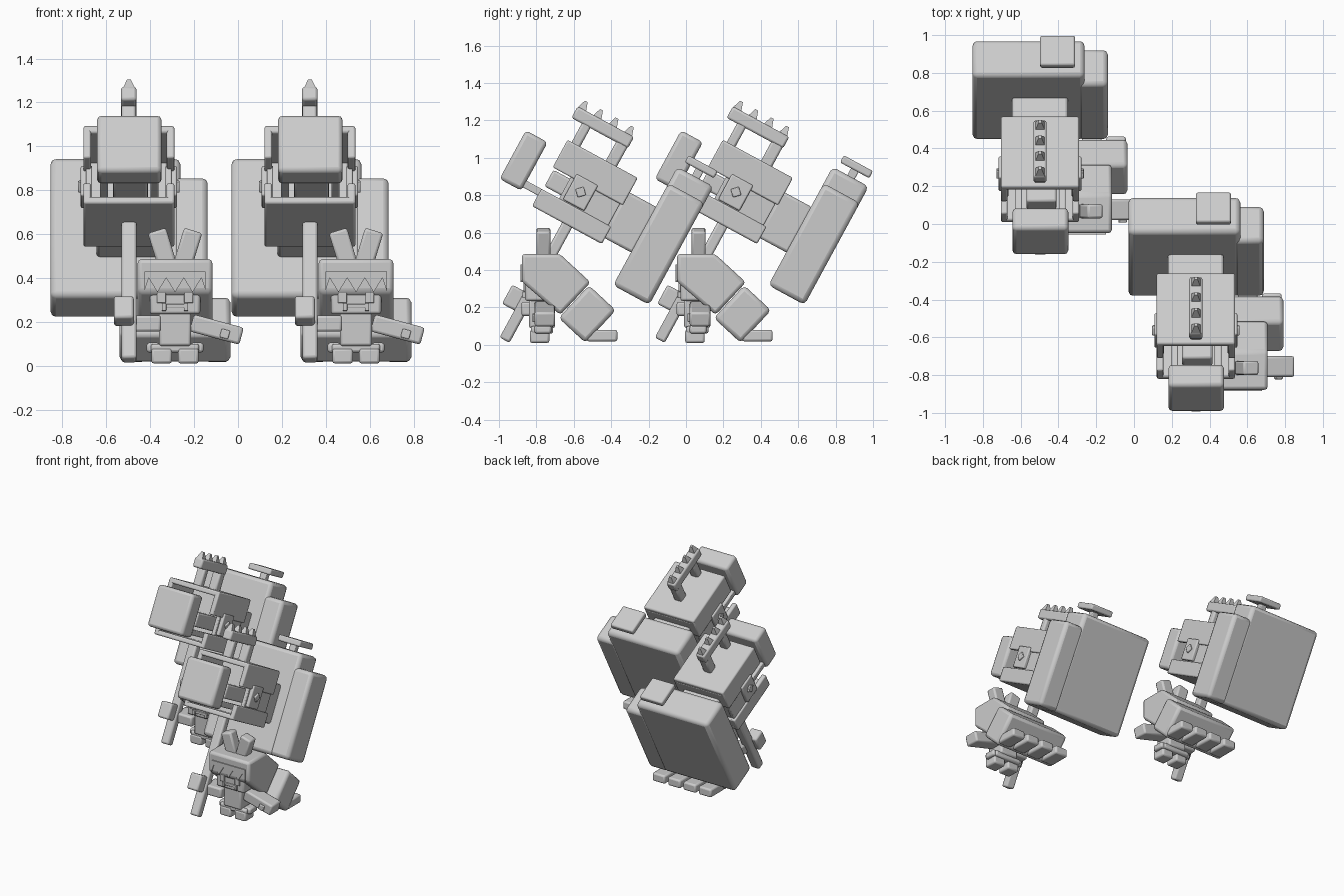
import bpy, bmesh, math
from mathutils import Matrix, Vector

if "Cube" in bpy.data.objects:
    bpy.data.objects.remove(bpy.data.objects["Cube"])

grey = bpy.data.materials.new("light grey")
grey.diffuse_color = (0.6, 0.6, 0.6, 1)
grey.use_nodes = True
grey.node_tree.nodes["Principled BSDF"].inputs["Base Color"].default_value = grey.diffuse_color
TILT = Matrix.Rotation(math.radians(-28.5), 4, 'X')
FLAT = Matrix.Identity(4)
offset = Vector((0, 0, 0))


def finish(name, bm, mat, bevel):
    bmesh.ops.recalc_face_normals(bm, faces=bm.faces[:])
    me = bpy.data.meshes.new(name)
    bm.to_mesh(me)
    bm.free()
    me.materials.append(grey)
    ob = bpy.data.objects.new(name, me)
    bpy.context.collection.objects.link(ob)
    ob.matrix_world = Matrix.Translation(offset) @ mat
    if bevel:
        mod = ob.modifiers.new("soft edges", 'BEVEL')
        mod.width = bevel
        mod.segments = 2
        mod.limit_method = 'ANGLE'
    bpy.ops.object.select_all(action='DESELECT')
    ob.select_set(True)
    bpy.context.view_layer.objects.active = ob
    bpy.ops.object.shade_smooth_by_angle(angle=math.radians(40))
    return ob


def box(name, x, y, z, frame=FLAT, bevel=0.012, spin=None):
    """Box from (min, max) ranges; spin is a rotation about its centre."""
    size = [r[1] - r[0] for r in (x, y, z)]
    mid = [(r[1] + r[0]) / 2 for r in (x, y, z)]
    bm = bmesh.new()
    bmesh.ops.create_cube(bm, size=1)
    bmesh.ops.scale(bm, vec=size, verts=bm.verts[:])
    m = frame @ Matrix.Translation(mid)
    if spin:
        m = m @ spin
    return finish(name, bm, m, min(bevel, min(size) * 0.3))


def extrude(name, pts, to3d, vec, bevel=0.0):
    bm = bmesh.new()
    f = bm.faces.new([bm.verts.new(to3d(*p)) for p in pts])
    r = bmesh.ops.extrude_face_region(bm, geom=[f])
    bmesh.ops.translate(bm, vec=vec, verts=[v for v in r['geom'] if isinstance(v, bmesh.types.BMVert)])
    return finish(name, bm, FLAT, bevel)


def machine():
    t = lambda name, x, b, u, bev=0.012, spin=None: box(name, x, b, u, TILT, bev, spin)
    L, R = -.705, -.29
    # hollow body: lid, middle core, tray
    t("lid_top", (L, R), (-.35, .077), (1.02, 1.057), .01)
    t("lid_back", (L, R), (.04, .077), (.89, 1.03), .01)
    t("tray_floor", (L, R), (-.348, .077), (.655, .69), .01)
    t("tray_back", (L, R), (.04, .077), (.68, .76), .01)
    for side, x in (("left", (L, L + .035)), ("right", (R - .035, R))):
        t(side + "_lid_wall", x, (-.35, .077), (.89, 1.045), .008)
        t(side + "_tray_wall", x, (-.348, .077), (.665, .76), .008)
    t("core", (L + .03, R - .03), (-.06, .06), (.68, 1.03))
    for side, x in (("left", (L + .012, L + .04)), ("right", (R - .04, R - .012))):
        t(side + "_inner_wall", x, (-.24, .06), (.74, .91), .006)
    # side plates with a diamond stud
    diamond = Matrix.Rotation(math.radians(45), 4, 'X')
    for side, s in (("left", -1), ("right", 1)):
        e = L if s < 0 else R
        t(side + "_plate", tuple(sorted((e - s * .02, e + s * .012))), (-.22, -.09), (.765, .92), .008)
        t(side + "_stud", tuple(sorted((e, e + s * .024))), (-.178, -.132), (.822, .868), .005, diamond)
    # front block on two rods
    t("front_block", (-.643, -.348), (-.57, -.437), (.70, .995), .02)
    for x in (-.61, -.38):
        t("front_rod", (x - .018, x + .018), (-.45, -.03), (.72, .76), .006)
    t("front_piston", (-.57, -.41), (-.34, -.03), (.78, .88))
    # spiked handle on the lid
    t("handle_bar", (-.533, -.462), (-.388, -.045), (1.17, 1.24))
    t("handle_front_leg", (-.53, -.465), (-.325, -.273), (1.04, 1.19))
    t("handle_back_leg", (-.53, -.465), (-.117, -.05), (1.04, 1.19))
    for b in (-.36, -.267, -.173, -.08):
        bm = bmesh.new()
        bmesh.ops.create_cone(bm, cap_ends=True, segments=4, radius1=.036, radius2=.012, depth=.05,
                              matrix=Matrix.Rotation(math.pi / 4, 4, 'Z'))
        finish("spike", bm, TILT @ Matrix.Translation((-.497, b, 1.26)), 0)
    # rear tank with side tank and cap
    t("rear_connector", (-.645, -.35), (.06, .245), (.69, .968), .015)
    t("rear_tank", (-.855, -.262), (.235, .455), (.49, 1.21), .025)
    t("side_tank", (-.30, -.138), (.235, .455), (.49, 1.11), .025)
    t("cap_stem", (-.43, -.38), (.325, .37), (1.19, 1.27), .006)
    t("cap", (-.497, -.312), (.258, .436), (1.25, 1.293), .01)
    # pole hanging under the body
    t("pole", (-.53, -.462), (-.165, -.105), (-.045, .67))


def figure():
    cx = -.287
    yz = lambda y, z: (cx - .17, y, z)
    # hood and the bulky end that slopes down to the ground
    extrude("hood", [(-.048, .486), (.155, .486), (.32, .334), (.158, .16), (-.048, .337)],
            yz, (.34, 0, 0), .018)
    slope = Matrix.Rotation(math.radians(-42.9), 4, 'X')
    box("tail_end", (cx - .253, cx + .253), (.302 - .098, .302 + .098), (.164 - .119, .164 + .119),
        bevel=.022, spin=slope)
    for i in range(4):
        x = cx + (i - 1.5) * .128
        box("toe", (x - .052, x + .052), (.30, .463), (.018, .08))
        # plates under the tail
        box("tail_plate", (x - .05, x + .05), (.19, .27), (.085, .125), spin=slope)
    # crest of two splayed tufts
    for s in (-1, 1):
        box("crest", (cx + s * .058 - .043, cx + s * .058 + .043), (.03, .105), (.45, .62),
            spin=Matrix.Rotation(s * math.radians(17), 4, 'Y'))
    # face under a jagged fringe
    box("face", (cx - .115, cx + .115), (-.03, .11), (.235, .40))
    n = 6
    teeth = [(cx - .12 + i * .24 / n, .335 if i % 2 else .40) for i in range(n + 1)]
    extrude("fringe", [(cx - .14, .43)] + [(cx - .14, .34)] + teeth + [(cx + .14, .34), (cx + .14, .43)],
            lambda x, z: (x, -.055, z), (0, .03, 0))
    for s in (-1, 1):
        box("eye", (cx + s * .062 - .02, cx + s * .062 + .02), (-.04, -.02), (.285, .345), bevel=.004)
        box("tusk", (cx + s * .05 - .01, cx + s * .05 + .01), (-.045, -.02), (.25, .285), bevel=.003)
    box("mouth", (cx - .06, cx + .06), (-.038, -.02), (.262, .282), bevel=.004)
    # torso, legs and feet
    box("torso", (cx - .073, cx + .073), (-.01, .13), (.09, .25))
    box("hips", (cx - .11, cx + .11), (.0, .12), (.06, .1))
    for s in (-1, 1):
        xs = tuple(sorted((cx + s * .014, cx + s * .108)))
        box("foot", xs, (-.005, .1), (.01, .08))
        box("hip_pad", tuple(sorted((cx + s * .07, cx + s * .13))), (.02, .11), (.06, .105))
    # outstretched arm with a stud, and the arm that grips the pole
    lean = Matrix.Rotation(math.radians(15), 4, 'Y')
    box("free_arm", (-.215, .02), (.02, .13), (.125, .205), spin=lean)
    box("arm_stud", (-.08, -.04), (.008, .03), (.125, .165), bevel=.005, spin=lean)
    box("grip_arm", (-.49, -.35), (-.05, .08), (.155, .23))
    box("hand", (-.566, -.475), (-.24, -.15), (.12, .235), TILT)


for dx, dy in ((0, 0), (.825, -.83)):
    offset = Vector((dx, dy, 0))
    machine()
    figure()
